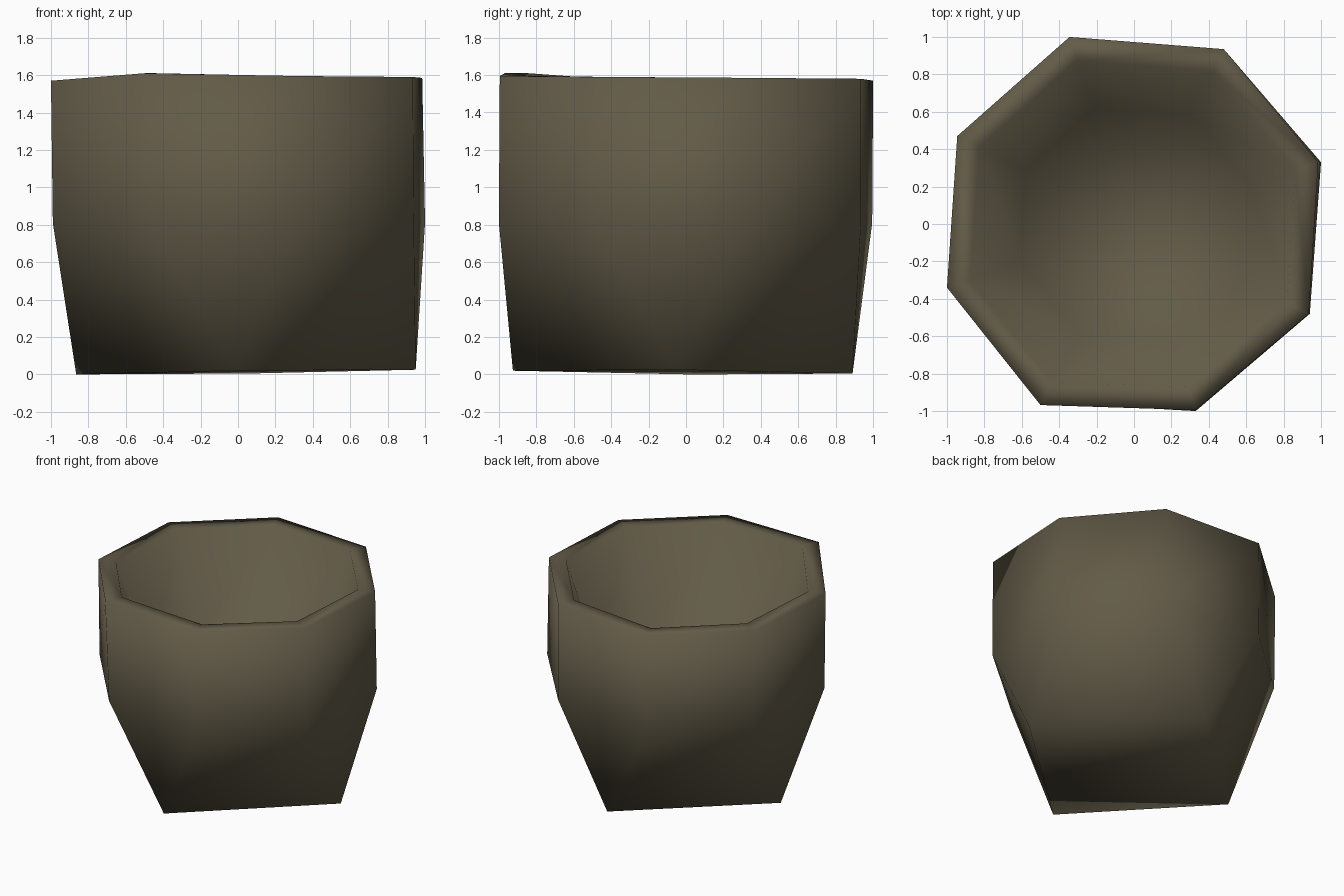
import bpy, bmesh

if "Cube" in bpy.data.objects:
    bpy.data.objects.remove(bpy.data.objects["Cube"])

# material
clay = bpy.data.materials.new("olive_brown_clay")
clay.diffuse_color = (0.122, 0.104, 0.064, 1)
clay.use_nodes = True
clay.node_tree.nodes["Principled BSDF"].inputs["Base Color"].default_value = clay.diffuse_color

# slightly uneven octagonal rings (counter-clockwise) and four-cornered foot
RIM = [(0.935, -0.48, 1.59), (0.985, 0.33, 1.585), (0.48, 0.935, 1.58), (-0.345, 1.0, 1.57),
       (-0.945, 0.47, 1.572), (-1.0, -0.34, 1.57), (-0.5, -0.968, 1.61), (0.33, -0.995, 1.595)]
WAIST = [(0.94, -0.48), (1.0, 0.33), (0.48, 0.935), (-0.345, 0.995),
         (-0.935, 0.47), (-0.99, -0.34), (-0.475, -0.955), (0.33, -1.0)]
FOOT = [(0.95, -0.055, 0.025), (0.075, 0.89, 0.005), (-0.865, 0.035, 0.0), (-0.01, -0.925, 0.02)]

bm = bmesh.new()


def ring(points, scale=1.0, z=None, lift=0.0):
    return [bm.verts.new((p[0] * scale, p[1] * scale, (p[2] if z is None else z) + lift))
            for p in points]


def band(a, b):
    # quads between two rings of equal count
    n = len(a)
    for i in range(n):
        j = (i + 1) % n
        bm.faces.new((a[i], a[j], b[j], b[i]))


def octagon_to_square(octo, sq):
    # alternate triangles and quads, closed with the square
    for k in range(4):
        a, b, c = octo[2 * k], octo[2 * k + 1], octo[(2 * k + 2) % 8]
        bm.faces.new((sq[k], a, b))
        bm.faces.new((sq[k], b, c, sq[(k + 1) % 4]))
    bm.faces.new(sq)


# outer wall and lip
foot = ring(FOOT)
waist = ring(WAIST, z=0.81)
rim = ring(RIM)
lip = ring(RIM, 0.875)
octagon_to_square(waist, foot)
band(waist, rim)
band(rim, lip)

# tapering inside with a flat floor
floor = ring(WAIST, 0.62, z=0.84)
band(lip, floor)
bm.faces.new(floor)

bmesh.ops.recalc_face_normals(bm, faces=bm.faces[:])
for f in bm.faces:
    f.smooth = True

mesh = bpy.data.meshes.new("cup_body")
bm.to_mesh(mesh)
bm.free()
mesh.materials.append(clay)
cup = bpy.data.objects.new("cup_body", mesh)
bpy.context.collection.objects.link(cup)
